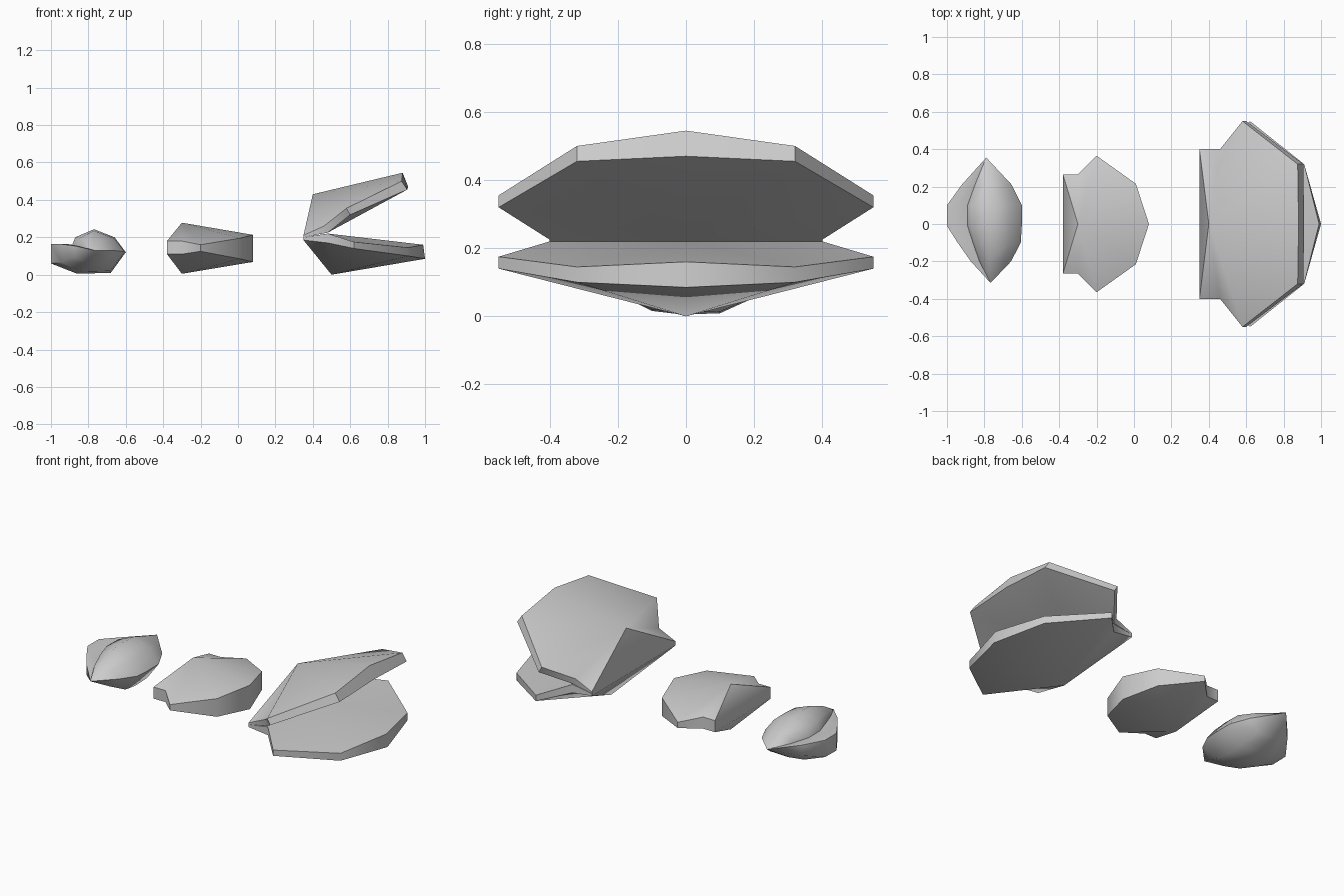
import bpy
import bmesh
from math import radians

cube = bpy.data.objects.get("Cube")
if cube:
    bpy.data.objects.remove(cube)

grey = bpy.data.materials.new("shell_grey")
grey.use_nodes = True
colour = (0.6, 0.6, 0.6, 1)
grey.diffuse_color = colour
grey.node_tree.nodes["Principled BSDF"].inputs["Base Color"].default_value = colour


def finish(name, bm, angle):
    bmesh.ops.recalc_face_normals(bm, faces=bm.faces[:])
    mesh = bpy.data.meshes.new(name)
    bm.to_mesh(mesh)
    bm.free()
    mesh.materials.append(grey)
    obj = bpy.data.objects.new(name, mesh)
    bpy.context.collection.objects.link(obj)
    bpy.ops.object.select_all(action='DESELECT')
    obj.select_set(True)
    bpy.context.view_layer.objects.active = obj
    bpy.ops.object.shade_smooth_by_angle(angle=radians(angle))


def fan(bm, ring, centre):
    apex = bm.verts.new(centre)
    for a, b in zip(ring, ring[1:] + ring[:1]):
        bm.faces.new((a, b, apex))


def bridge(bm, lower, upper):
    n = len(lower)
    for i in range(n):
        j = (i + 1) % n
        bm.faces.new((lower[i], lower[j], upper[j], upper[i]))


def shell(name, outline, tip_x, top, bottom):
    """Mirrored rim; top and bottom each hold a peak, rim heights and x shifts."""
    bm = bmesh.new()
    rings = []
    for peak, heights, shifts in (top, bottom):
        xy = outline + [(tip_x, 0)]
        half = [(x + s, y, z) for (x, y), z, s in zip(xy, heights, shifts)]
        points = half + [(x, -y, z) for x, y, z in half[-2::-1]]
        ring = [bm.verts.new(p) for p in points]
        fan(bm, ring, peak)
        rings.append(ring)
    bridge(bm, *rings)
    finish(name, bm, 50)


# Open shell: rim runs hinge, notch, side, front, tip
upper = [(0.35, 0.4), (0.46, 0.4), (0.58, 0.55), (0.875, 0.32)]
shell("open_shell_upper", upper, 0.88,
      ((0.40, 0, 0.43), (0.21, 0.26, 0.355, 0.5, 0.545), (0, 0, 0, 0, 0)),
      ((0.48, 0, 0.225), (0.2, 0.225, 0.32, 0.455, 0.47), (0, 0.02, 0.02, 0.03, 0.03)))
lower = [(0.35, 0.4), (0.48, 0.4), (0.62, 0.55), (0.91, 0.32)]
shell("open_shell_lower", lower, 0.99,
      ((0.48, 0, 0.22), (0.2, 0.22, 0.175, 0.145, 0.16), (0, 0, 0, 0, 0)),
      ((0.50, 0, 0), (0.185, 0.17, 0.14, 0.10, 0.085), (0, 0, 0, 0, 0.01)))

# Closed shell
closed = [(-0.38, 0.265), (-0.3, 0.265), (-0.2, 0.365), (0.01, 0.215)]
shell("closed_shell", closed, 0.08,
      ((-0.3, 0, 0.278), (0.18, 0.18, 0.16, 0.195, 0.213), (0, 0, 0, 0, 0)),
      ((-0.3, 0, 0.005), (0.11, 0.11, 0.125, 0.085, 0.068), (0, 0, 0, 0, 0)))

# Small rolled shell: one section with a lip and groove, scaled along y
PIVOT_X, PIVOT_Z = -0.78, 0.14
section = [(-1, 0.165), (-1, 0.06), (-0.86, 0.005), (-0.68, 0.01), (-0.6, 0.12),
           (-0.66, 0.2), (-0.77, 0.243), (-0.87, 0.2), (-0.89, 0.15), (-0.95, 0.165)]
# y, left scale, right scale, height scale
stations = [(0.21, 0.64, 0.7, 0.6), (0.1, 1, 1, 0.97),
            (-0.01, 1, 1, 1), (-0.1, 0.74, 0.97, 0.92), (-0.2, 0.42, 0.68, 0.55)]
bm = bmesh.new()
rings = []
for y, left, right, height in stations:
    rings.append([bm.verts.new((PIVOT_X + (x - PIVOT_X) * (left if x < PIVOT_X else right), y,
                                PIVOT_Z + (z - PIVOT_Z) * height)) for x, z in section])
for a, b in zip(rings, rings[1:]):
    bridge(bm, a, b)
fan(bm, rings[0], (-0.79, 0.355, 0.15))
fan(bm, rings[-1], (-0.767, -0.315, 0.13))
finish("small_rolled_shell", bm, 60)
